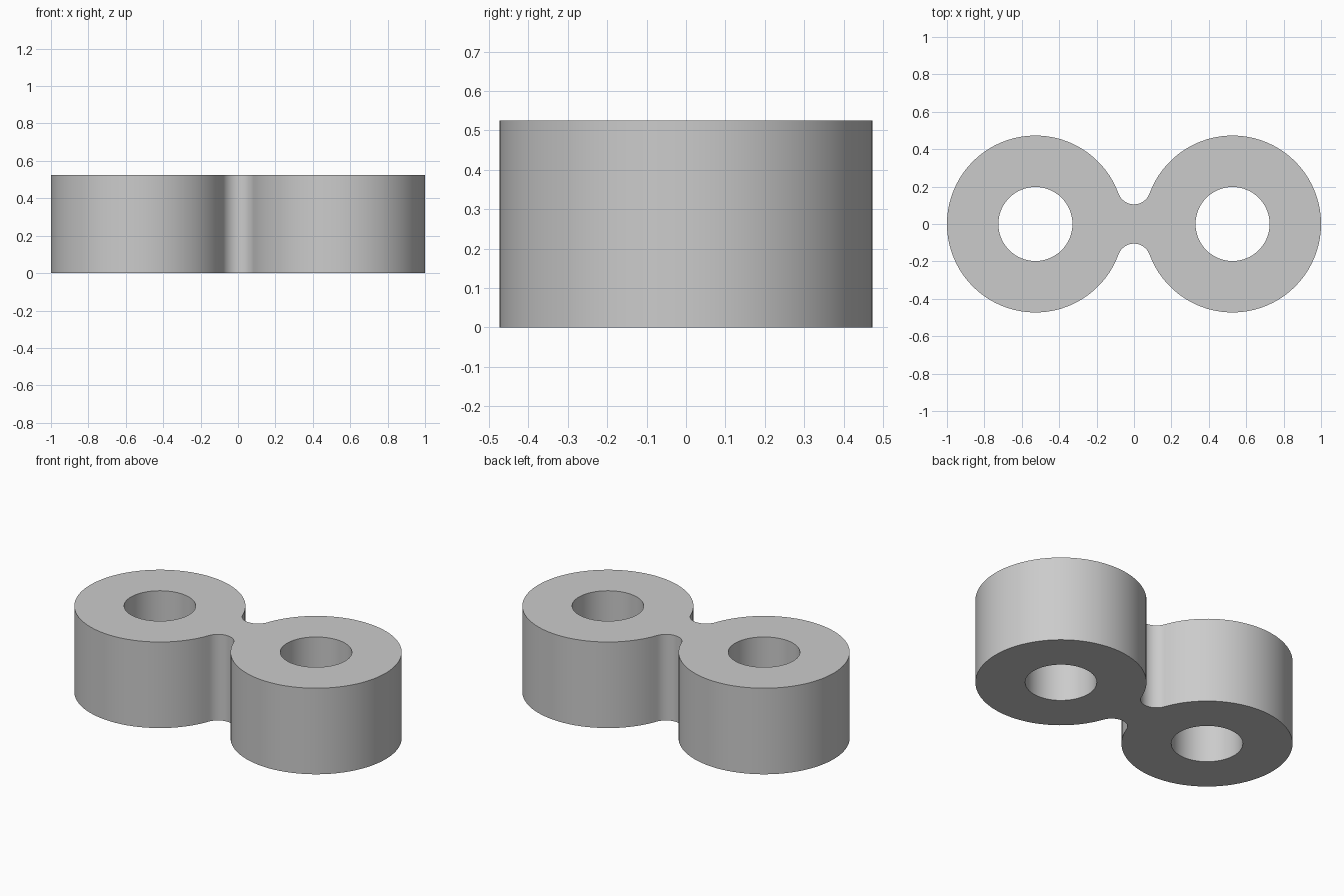
import bpy
import bmesh
import math
from mathutils import Vector

cube = bpy.data.objects.get("Cube")
if cube:
    bpy.data.objects.remove(cube, do_unlink=True)

RADIUS, HOLE, HEIGHT, NECK = 0.473, 0.198, 0.525, 0.105
CENTRE = 1 - RADIUS

# Fillet circle tangent to both rings, leaving the neck half-width
FILLET = (CENTRE**2 + NECK**2 - RADIUS**2) / (2 * (RADIUS - NECK))
FILLET_Y = NECK + FILLET
ANGLE = math.atan2(FILLET_Y, CENTRE)


def arc(cx, cy, r, start, end, steps):
    """Points along an arc, end point left out."""
    return [Vector((cx + r * math.cos(a), cy + r * math.sin(a), 0))
            for a in (start + (end - start) * i / steps for i in range(steps))]


def add_loop(bm, points):
    verts = [bm.verts.new(p) for p in points]
    return [bm.edges.new((v, verts[i - 1])) for i, v in enumerate(verts)]


# Outer outline: two big arcs joined by concave fillets
pi = math.pi
outline = arc(CENTRE, 0, RADIUS, ANGLE - pi, pi - ANGLE, 72)
outline += arc(0, FILLET_Y, FILLET, -ANGLE, ANGLE - pi, 16)
outline += arc(-CENTRE, 0, RADIUS, ANGLE, 2 * pi - ANGLE, 72)
outline += arc(0, -FILLET_Y, FILLET, pi - ANGLE, ANGLE, 16)

# Flat plate with two holes, extruded to full height
bm = bmesh.new()
edges = add_loop(bm, outline)
for side in (-1, 1):
    edges += add_loop(bm, arc(side * CENTRE, 0, HOLE, 0, 2 * pi, 64))
bmesh.ops.triangle_fill(bm, edges=edges, use_beauty=True, normal=(0, 0, 1))
result = bmesh.ops.extrude_face_region(bm, geom=bm.faces[:], use_keep_orig=True)
top = [g for g in result["geom"] if isinstance(g, bmesh.types.BMVert)]
bmesh.ops.translate(bm, verts=top, vec=(0, 0, HEIGHT))
bmesh.ops.recalc_face_normals(bm, faces=bm.faces[:])

mesh = bpy.data.meshes.new("double_ring_link")
bm.to_mesh(mesh)
bm.free()
link = bpy.data.objects.new("double_ring_link", mesh)
bpy.context.collection.objects.link(link)

# Single grey material
grey = bpy.data.materials.new("light_grey")
grey.use_nodes = True
colour = (0.6, 0.6, 0.6, 1)
grey.diffuse_color = colour
grey.node_tree.nodes["Principled BSDF"].inputs["Base Color"].default_value = colour
mesh.materials.append(grey)

# Smooth walls, sharp rims
bpy.ops.object.select_all(action="DESELECT")
link.select_set(True)
bpy.context.view_layer.objects.active = link
bpy.ops.object.shade_smooth_by_angle(angle=math.radians(30))
